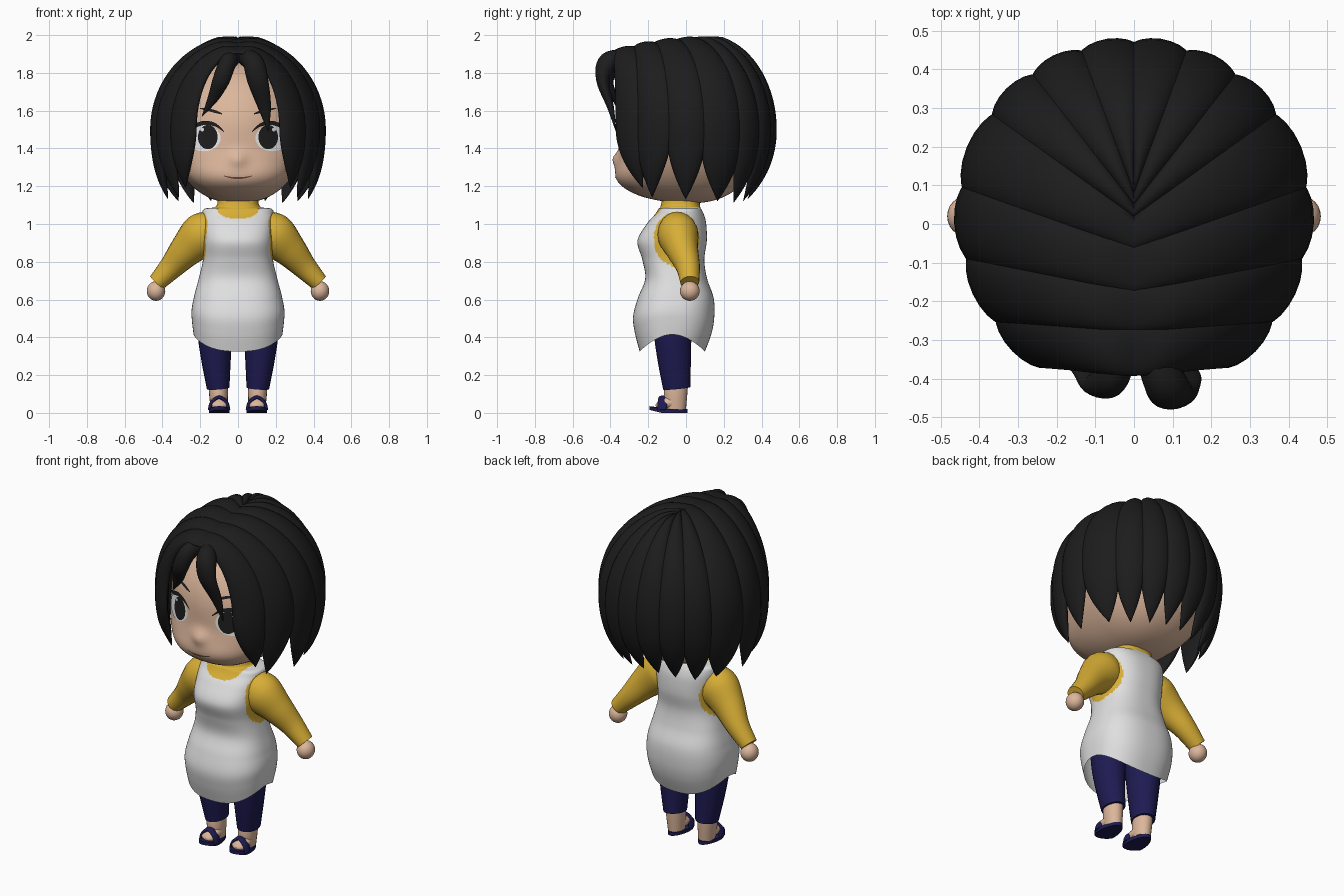
import bpy, bmesh, math
from mathutils import Vector
from mathutils.bvhtree import BVHTree

if "Cube" in bpy.data.objects:
    bpy.data.objects.remove(bpy.data.objects["Cube"])

def mat(name, r, g, b):
    m = bpy.data.materials.new(name)
    m.diffuse_color = (r, g, b, 1)
    m.use_nodes = True
    m.node_tree.nodes["Principled BSDF"].inputs["Base Color"].default_value = m.diffuse_color
    return m

HAIR = mat("hair_black", .012, .012, .012)
SKIN = mat("skin", .72, .47, .33)
APRON = mat("apron_white", .74, .74, .74)
YELLOW = mat("shirt_yellow", .68, .42, .035)
NAVY = mat("navy", .013, .011, .085)
WHITE = mat("eye_white", .8, .8, .8)
LIP = mat("lip_brown", .16, .07, .05)

def build(name, verts, faces, mats, rule=None, angle=50):
    me = bpy.data.meshes.new(name)
    me.from_pydata([tuple(v) for v in verts], [], faces)
    bm = bmesh.new()
    bm.from_mesh(me)
    bmesh.ops.remove_doubles(bm, verts=bm.verts, dist=1e-5)
    bmesh.ops.recalc_face_normals(bm, faces=bm.faces)
    for f in bm.faces:
        f.smooth = True
        if rule:
            f.material_index = rule(f.calc_center_median())
    bm.to_mesh(me)
    bm.free()
    me.set_sharp_from_angle(angle=math.radians(angle))
    for m in mats:
        me.materials.append(m)
    ob = bpy.data.objects.new(name, me)
    bpy.context.collection.objects.link(ob)
    return ob

def loft(name, rings, mats, caps=(True, True), rule=None, angle=50):
    n = len(rings[0])
    verts = [p for r in rings for p in r]
    faces = [(i*n+j, i*n+(j+1) % n, (i+1)*n+(j+1) % n, (i+1)*n+j)
             for i in range(len(rings)-1) for j in range(n)]
    if caps[0]:
        faces.append(tuple(range(n)))
    if caps[1]:
        faces.append(tuple(range(len(verts)-n, len(verts))))
    return build(name, verts, faces, mats, rule, angle)

def smooth(keys, n):
    """Catmull-Rom through tuples, n steps per span."""
    out = []
    for i in range(len(keys)-1):
        a, b, c, d = keys[max(i-1, 0)], keys[i], keys[i+1], keys[min(i+2, len(keys)-1)]
        for k in range(n):
            t = k/n
            out.append(tuple(.5*(2*q+(r-p)*t+(2*p-5*q+4*r-s)*t*t+(3*q-p-3*r+s)*t**3)
                             for p, q, r, s in zip(a, b, c, d)))
    return out+[tuple(keys[-1])]

def tube(name, keys, m, side=1, ref=(1, 0, 0), n=6, seg=20):
    """Keys are x, y, z, radius along ref, radius across."""
    ks = smooth(keys, n)
    P = [Vector((k[0]*side, k[1], k[2])) for k in ks]
    rings = []
    for i, k in enumerate(ks):
        T = (P[min(i+1, len(P)-1)]-P[max(i-1, 0)]).normalized()
        A = Vector(ref)
        A = (A-A.dot(T)*T).normalized()
        B = T.cross(A)
        rings.append([P[i]+A*k[3]*math.cos(2*math.pi*j/seg)+B*k[4]*math.sin(2*math.pi*j/seg)
                      for j in range(seg)])
    return loft(name, rings, [m])

def ball(name, c, r, m):
    rings = [[Vector((c[0]+r[0]*math.sin(a)*math.cos(b), c[1]+r[1]*math.sin(a)*math.sin(b),
                      c[2]+r[2]*math.cos(a))) for b in [math.pi*j/12 for j in range(24)]]
             for a in [math.pi*i/14 for i in range(15)]]
    return loft(name, rings, [m], (False, False))

# Head: rounded sphere with fuller jaw and small nose
def head_point(a, b):
    d = Vector((math.sin(a)*math.cos(b), math.sin(a)*math.sin(b), math.cos(a)))
    p = 2+.3*min(1, max(0, -d.z*3))
    d /= sum(abs(c)**p for c in d)**(1/p)
    x, y, z = d.x*.37, .02+d.y*.37, 1.49+d.z*.38
    x *= 1-.12*max(0, (1.4-z)/.3)
    y -= .095*math.exp(-((z-1.21)/.12)**2)*min(1, max(0, -d.y*2))
    if d.y < 0:
        y -= .03*math.exp(-(x/.045)**2-((z-1.345)/.04)**2)
    return Vector((x, y, z))

head = loft("head", [[head_point(math.pi*i/64, 2*math.pi*j/96) for j in range(96)]
                     for i in range(65)], [SKIN], (False, False), angle=80)
tree = BVHTree.FromPolygons([v.co for v in head.data.vertices],
                            [tuple(p.vertices) for p in head.data.polygons])

def on_face(x, z, off):
    hit = tree.ray_cast(Vector((x, -1, z)), Vector((0, 1, 0)))[0]
    return Vector((x, hit.y-off, z))

def face_disc(name, cx, cz, rx, rz, m, off):
    rings = [[on_face(cx+rx*k/5*math.cos(math.pi*j/16), cz+rz*k/5*math.sin(math.pi*j/16), off)
              for j in range(32)] for k in range(6)]
    loft(name, rings, [m], (False, False))

def face_stroke(name, keys, m, off, side=1):
    """Keys are x, z, half thickness."""
    ks = smooth(keys, 6)
    v = [on_face(k[0]*side, k[1]+h*k[2], off) for k in ks for h in (-1, 1)]
    build(name, v, [(2*i, 2*i+1, 2*i+3, 2*i+2) for i in range(len(ks)-1)], [m])

# Face details
for s in (1, -1):
    face_disc("eye_white", s*.182, 1.455, .09, .07, WHITE, .004)
    face_disc("iris", s*.16, 1.46, .052, .064, HAIR, .007)
    face_disc("eye_glint", s*.19, 1.5, .01, .01, WHITE, .009)
    face_stroke("eyelash", [(.075, 1.49, .003), (.12, 1.525, .009), (.18, 1.535, .011),
                            (.24, 1.515, .011), (.285, 1.5, .003)], HAIR, .009, s)
    face_stroke("eyebrow", [(.085, 1.583, .003), (.13, 1.598, .008), (.2, 1.612, .003)],
                HAIR, .005, s)
face_stroke("mouth", [(-.075, 1.255, .002), (-.04, 1.246, .004), (0, 1.243, .005),
                      (.04, 1.246, .004), (.075, 1.255, .002)], LIP, .004)

# Hair locks: draped from the parting, down over the sides
def lock(name, side, t0, t1, y0, y1, tip, ztip, power, th=.034):
    rings = []
    N = 34
    for i in range(N+1):
        s = i/N
        q = max(0, (s-.55)/.45)
        a = min(1, s/.55)*math.pi/2
        k = (1-q**power)*1.14
        amp = (1-q**4)*min(1, .35+s*8)
        ring = []
        for j in range(20):
            f = 2*math.pi*j/20
            v = .5+.5*k*math.cos(f)
            w = t0+(t1-t0)*v
            w += (tip-(t0+t1)/2)*q**1.5
            w = math.radians(w)
            ry = .42 if w > 0 else .42-.045*math.sin(w)
            py = y0+(y1-y0)*v
            top = 1.973-.36*(py-.05)**2
            g = math.sin(a)*(1-(.14+.15*max(0, math.sin(w)))*q*q)
            p = Vector((.432*math.cos(w)*g, py+(.03+ry*math.sin(w)-py)*math.sin(a), 0))
            if q:
                p.y = .03+ry*math.sin(w)*g
            p.z = 1.5+(top-1.5)*math.cos(a) if not q else 1.5-(1.5-ztip)*q
            n = p-Vector((0, .03, 1.5))
            if q:
                n.z = 0
            b = math.sin(f)
            p += n.normalized()*amp*b*(th if b > 0 else .03)
            ring.append(Vector((p.x*side, p.y, p.z)))
        rings.append(ring)
    loft(name, rings, [HAIR], angle=70)

LOCKS = [("front_lock", -58, -37, -.385, -.27, -42, 1.19, 2),
         ("temple_lock", -38, -15, -.27, -.17, -33, 1.14, 2),
         ("side_lock", -16, 9, -.17, -.06, -5, 1.13, 2.2),
         ("rear_side_lock", 8, 36, -.06, .02, 24, 1.12, 2.8),
         ("rear_lock", 35, 55, .02, .05, 44, 1.11, 3.2),
         ("back_lock", 54, 73, .05, .08, 63, 1.12, 3.2),
         ("centre_back_lock", 72, 91, .08, .11, 81, 1.13, 3.2)]
for s in (1, -1):
    for L in LOCKS:
        lock(L[0], s, *L[1:])
tube("fringe_right", [(.03, -.31, 1.88, .035, .04), (.08, -.41, 1.855, .055, .055),
                      (.105, -.44, 1.76, .055, .035), (.14, -.40, 1.62, .035, .018),
                      (.16, -.37, 1.49, .002, .002)], HAIR)
tube("fringe_left", [(-.02, -.31, 1.88, .035, .04), (-.055, -.39, 1.85, .045, .05),
                     (-.09, -.415, 1.76, .045, .032), (-.13, -.38, 1.67, .03, .016),
                     (-.19, -.34, 1.57, .002, .002)], HAIR)

# Torso: apron over shirt, coloured by armhole and neckline rules
BODY = [(.325, .235, -.245, .1), (.42, .243, -.27, .135), (.51, .246, -.28, .15),
        (.61, .234, -.254, .146), (.71, .208, -.216, .112), (.81, .186, -.231, .097),
        (.91, .186, -.257, .11), (1, .19, -.208, .107),
        (1.05, .19, -.165, .095), (1.08, .178, -.145, .08), (1.092, .118, -.135, .075),
        (1.14, .105, -.125, .07)]
rings = []
for z, hx, f, b in smooth(BODY, 8):
    ring = []
    for j in range(112):
        a = 2*math.pi*j/112
        c, s = math.cos(a), math.sin(a)
        x = hx*math.copysign(abs(c)**.8, c)
        y = (f+b)/2+(b-f)/2*math.copysign(abs(s)**.8, s)
        hem = .09*(1-abs(s)**1.5)*max(0, (.6-z)/.275)
        ring.append(Vector((x, y, z+hem)))
    rings.append(ring)

def shirt_rule(c):
    arm = abs(c.x) > .13 and ((c.y+.05)/.12)**2+((c.z-.92)/.145)**2 < 1
    neck = c.z > 1.03+.06*(abs(c.x)/.12)**4 and c.y < 0 and abs(c.x) < .125
    return 1 if arm or neck or c.z > 1.09 else 0

loft("apron_and_shirt", rings, [APRON, YELLOW], (False, True), shirt_rule, 75)

# Arms, legs and feet
for s in (1, -1):
    tube("sleeve", [(.12, -.045, .985, .09, .095), (.19, -.042, .94, .108, .118),
                    (.27, -.02, .865, .086, .092), (.35, .01, .775, .064, .066),
                    (.43, .02, .69, .05, .048)], YELLOW, s, (0, 1, 0))
    ball("hand", (s*.434, .02, .645), (.049, .052, .052), SKIN)
    tube("trouser_leg", [(.115, -.07, .56, .1, .11), (.122, -.07, .42, .092, .1),
                         (.116, -.062, .28, .078, .088), (.105, -.048, .13, .06, .073)],
         NAVY, s)
    tube("ankle", [(.105, -.048, .17, .05, .06), (.103, -.055, .1, .05, .062),
                   (.1, -.055, .02, .044, .055)], SKIN, s)
    tube("foot", [(.1, -.02, .045, .02, .02), (.1, -.05, .055, .043, .037),
                  (.1, -.1, .053, .047, .034), (.1, -.14, .04, .043, .022),
                  (.1, -.16, .035, .015, .008)], SKIN, s)
    # Sandal sole with slightly pointed raised toe, and strap
    sole = []
    for h in (0, .02):
        r = []
        for j in range(32):
            a = 2*math.pi*j/32
            y = -.092+.1*math.sin(a)
            lift = .015*max(0, (-.13-y)/.06)
            r.append(Vector((s*(.1+.054*math.cos(a)*(1-.15*math.sin(a))), y, h+lift)))
        sole.append(r)
    loft("sandal_sole", sole, [NAVY])
    tube("sandal_strap", [(.05, -.125, .015, .025, .01), (.062, -.125, .055, .025, .01),
                          (.1, -.12, .082, .025, .01), (.138, -.125, .055, .025, .01),
                          (.15, -.125, .015, .025, .01)], NAVY, s, (0, 1, 0))
